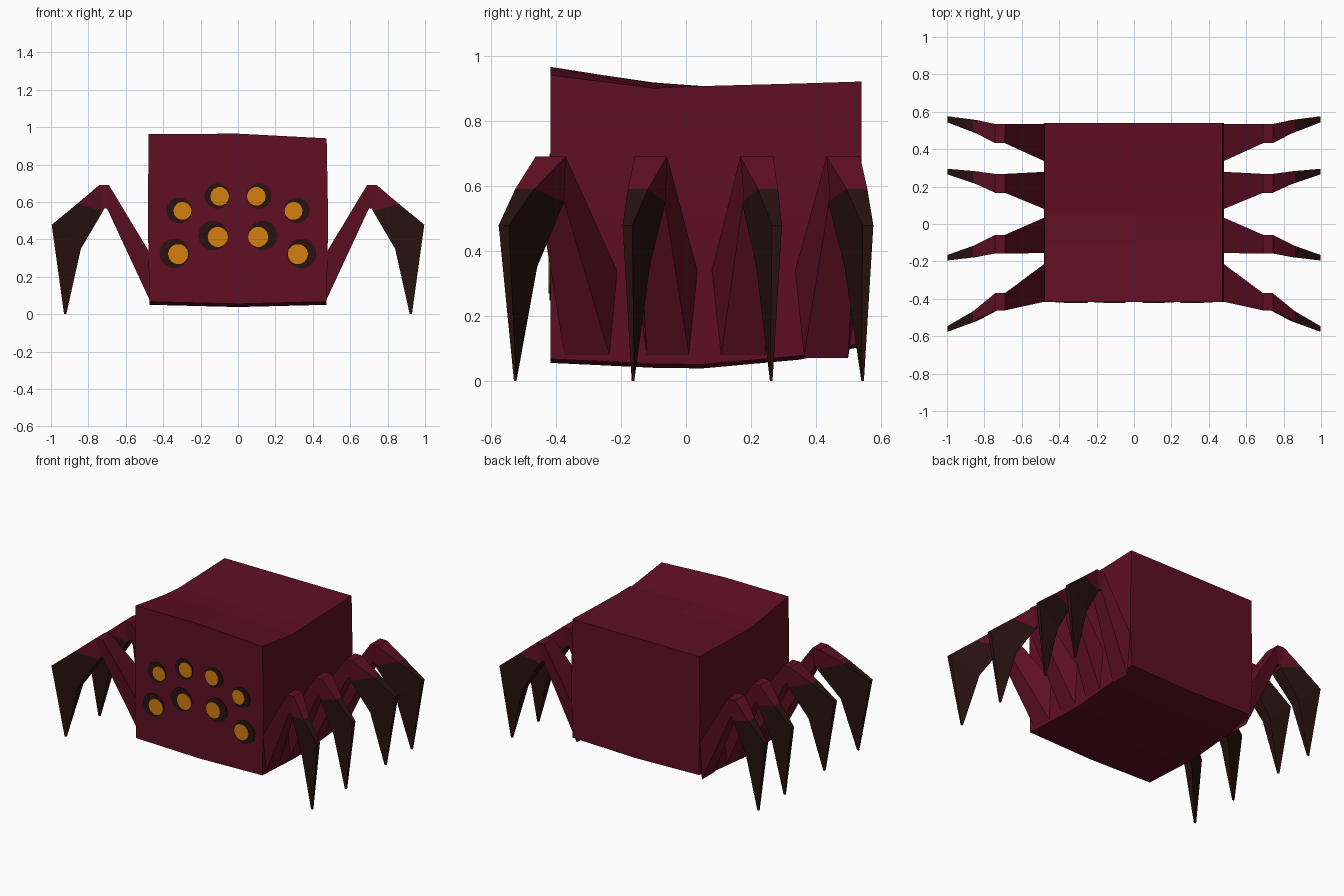
import bpy, bmesh, math

if "Cube" in bpy.data.objects:
    bpy.data.objects.remove(bpy.data.objects["Cube"])

def material(name, rgb):
    m = bpy.data.materials.new(name)
    m.diffuse_color = (*rgb, 1)
    m.use_nodes = True
    m.node_tree.nodes["Principled BSDF"].inputs["Base Color"].default_value = m.diffuse_color
    return m

CRIMSON = material("dark_crimson", (0.115, 0.0048, 0.0176))
BLACK = material("brown_black", (0.021, 0.006, 0.005))
AMBER = material("amber", (0.66, 0.21, 0.005))

def finish(name, bm, mats):
    bmesh.ops.recalc_face_normals(bm, faces=bm.faces)
    me = bpy.data.meshes.new(name)
    bm.to_mesh(me)
    bm.free()
    for m in mats:
        me.materials.append(m)
    ob = bpy.data.objects.new(name, me)
    bpy.context.collection.objects.link(ob)
    return ob

def loft(bm, sections, mat_of=lambda i: 0):
    """Skin a row of closed sections and cap both ends."""
    rings = [[bm.verts.new(p) for p in s] for s in sections]
    n = len(rings[0])
    for i, (a, b) in enumerate(zip(rings, rings[1:])):
        for k in range(n):
            f = bm.faces.new((a[k], a[(k + 1) % n], b[(k + 1) % n], b[k]))
            f.material_index = mat_of(i)
    bm.faces.new(rings[0])
    bm.faces.new(rings[-1]).material_index = mat_of(len(rings) - 2)

# Body: a block with a sagging top and a bowed belly
# y, top left, top middle, top right, belly middle
stations = [(-0.416, 0.963, 0.965, 0.940, 0.055),
            (-0.10, 0.917, 0.915, 0.900, 0.040),
            (0.05, 0.906, 0.906, 0.906, 0.038),
            (0.35, 0.914, 0.914, 0.914, 0.065),
            (0.54, 0.920, 0.920, 0.920, 0.105)]
bm = bmesh.new()
loft(bm, [[(-0.478, y, tl), (0, y, tm), (0.474, y, tr), (0.482, y, 0.5),
           (0.474, y, b + 0.012), (0, y, b), (-0.474, y, b + 0.012), (-0.482, y, 0.5)]
          for y, tl, tm, tr, b in stations])
finish("body", bm, [CRIMSON])

# Legs: lofted four-sided sections from root to pointed tip
def mix(a, b, t):
    return tuple(p + (q - p) * t for p, q in zip(a, b))

def shrink(a, t):
    c = (a[0] + a[1]) / 2
    return mix(a, (c, c), t)

def leg(name, side, root, knee, foot, tip):
    mid = mix(knee, foot, 0.55)
    # upper (x, z, y range), lower (x, z, y range)
    rows = [((0.455, 0.30, root), (0.47, 0.07, shrink(root, 0.35))),
            ((0.69, 0.69, knee), (0.70, 0.565, shrink(knee, 0.2))),
            ((0.742, 0.69, knee), (0.715, 0.565, shrink(knee, 0.2))),
            ((0.86, 0.59, mid), (0.722, 0.55, shrink(knee, 0.1))),
            ((0.996, 0.478, foot), (0.84, 0.35, mix(knee, foot, 0.5))),
            ((0.93, 0.0, (tip - 0.004, tip + 0.004)), (0.918, 0.0, (tip - 0.004, tip + 0.004)))]
    bm = bmesh.new()
    loft(bm, [[(side * ux, uy[0], uz), (side * ux, uy[1], uz),
               (side * lx, ly[1], lz), (side * lx, ly[0], lz)]
              for (ux, uz, uy), (lx, lz, ly) in rows],
         lambda i: 1 if i >= 3 else 0)
    finish(name, bm, [CRIMSON, BLACK])

legs = {"front_leg": ((-0.41, -0.195), (-0.462, -0.37), (-0.576, -0.545), -0.525),
        "second_leg": ((-0.155, 0.045), (-0.158, -0.058), (-0.195, -0.165), -0.163),
        "third_leg": ((0.07, 0.28), (0.167, 0.268), (0.265, 0.295), 0.262),
        "rear_leg": ((0.325, 0.535), (0.432, 0.535), (0.543, 0.576), 0.543)}
for name, spec in legs.items():
    leg(name + "_right", 1, *spec)
    leg(name + "_left", -1, *spec)

# Eyes: thin dark discs with smaller amber irises set toward the middle
def disc(name, x, z, r, front, mat):
    bm = bmesh.new()
    ring = [(x + r * math.cos(a), z + r * math.sin(a))
            for a in (math.tau * k / 14 for k in range(14))]
    loft(bm, [[(px, y, pz) for px, pz in ring] for y in (-0.414, front)])
    finish(name, bm, [mat])

# socket x, z, radius, iris x, z, radius
eyes = {"upper_inner": (0.112, 0.632, 0.068, 0.098, 0.630, 0.050),
        "upper_outer": (0.315, 0.555, 0.069, 0.297, 0.552, 0.048),
        "lower_inner": (0.133, 0.420, 0.080, 0.108, 0.413, 0.054),
        "lower_outer": (0.340, 0.325, 0.080, 0.320, 0.321, 0.054)}
for name, (x, z, r, ix, iz, ir) in eyes.items():
    for label, s in (("right", 1), ("left", -1)):
        disc(f"{name}_eye_socket_{label}", s * x, z, r, -0.420, BLACK)
        disc(f"{name}_eye_{label}", s * ix, iz, ir, -0.423, AMBER)
